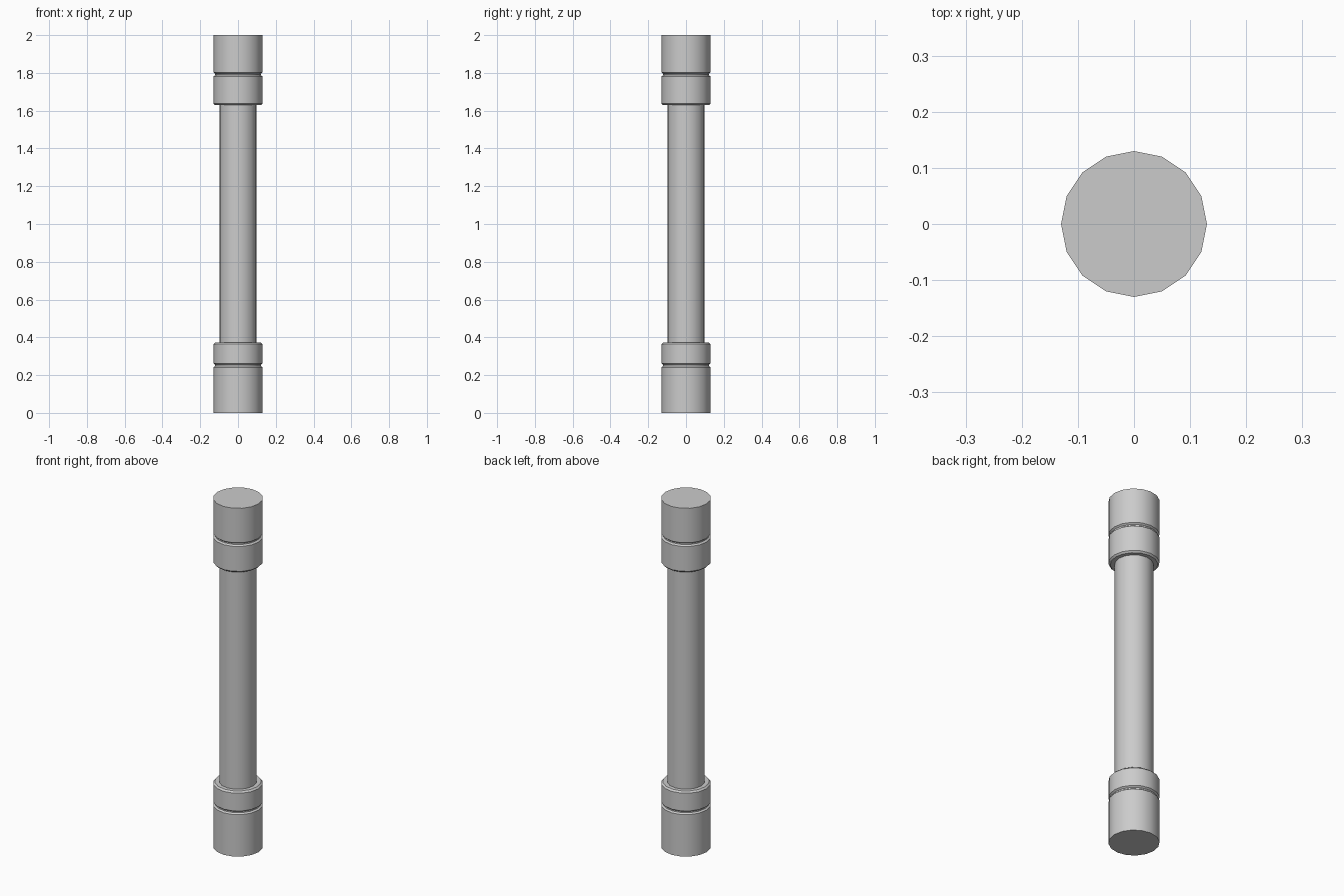
import bpy, bmesh
from math import cos, sin, pi

if "Cube" in bpy.data.objects:
    bpy.data.objects.remove(bpy.data.objects["Cube"])

SIDES = 16


def lathe(name, profile):
    """Spin (radius, z) points, listed bottom to top, into a 16-sided solid."""
    bm = bmesh.new()
    rings = [[bm.verts.new((r * cos(2 * pi * i / SIDES), r * sin(2 * pi * i / SIDES), z))
              for i in range(SIDES)] for r, z in profile]
    for a, b in zip(rings, rings[1:]):
        for i in range(SIDES):
            j = (i + 1) % SIDES
            bm.faces.new((a[i], a[j], b[j], b[i]))
    # end caps
    bm.faces.new(rings[0][::-1])
    bm.faces.new(rings[-1])
    mesh = bpy.data.meshes.new(name)
    bm.to_mesh(mesh)
    bm.free()
    obj = bpy.data.objects.new(name, mesh)
    bpy.context.collection.objects.link(obj)
    bpy.ops.object.select_all(action='DESELECT')
    obj.select_set(True)
    bpy.context.view_layer.objects.active = obj
    bpy.ops.object.shade_smooth_by_angle(angle=pi / 6)


R, R_IN, R_SHAFT = 0.13, 0.121, 0.099

# central shaft, running between the two collars
lathe("shaft", [(R_SHAFT, 0.373), (R_SHAFT, 1.629)])

# lower end: plain base, small groove, collar with chamfered top
lathe("lower_collar", [
    (R, 0.0), (R, 0.241), (R_IN, 0.248), (R_IN, 0.255),
    (R, 0.262), (R, 0.364), (R_IN, 0.373)])

# upper end: collar with chamfered bottom, small groove, plain cap
lathe("upper_collar", [
    (R_IN, 1.629), (R, 1.638), (R, 1.781), (R_IN, 1.788),
    (R_IN, 1.795), (R, 1.802), (R, 2.0)])
